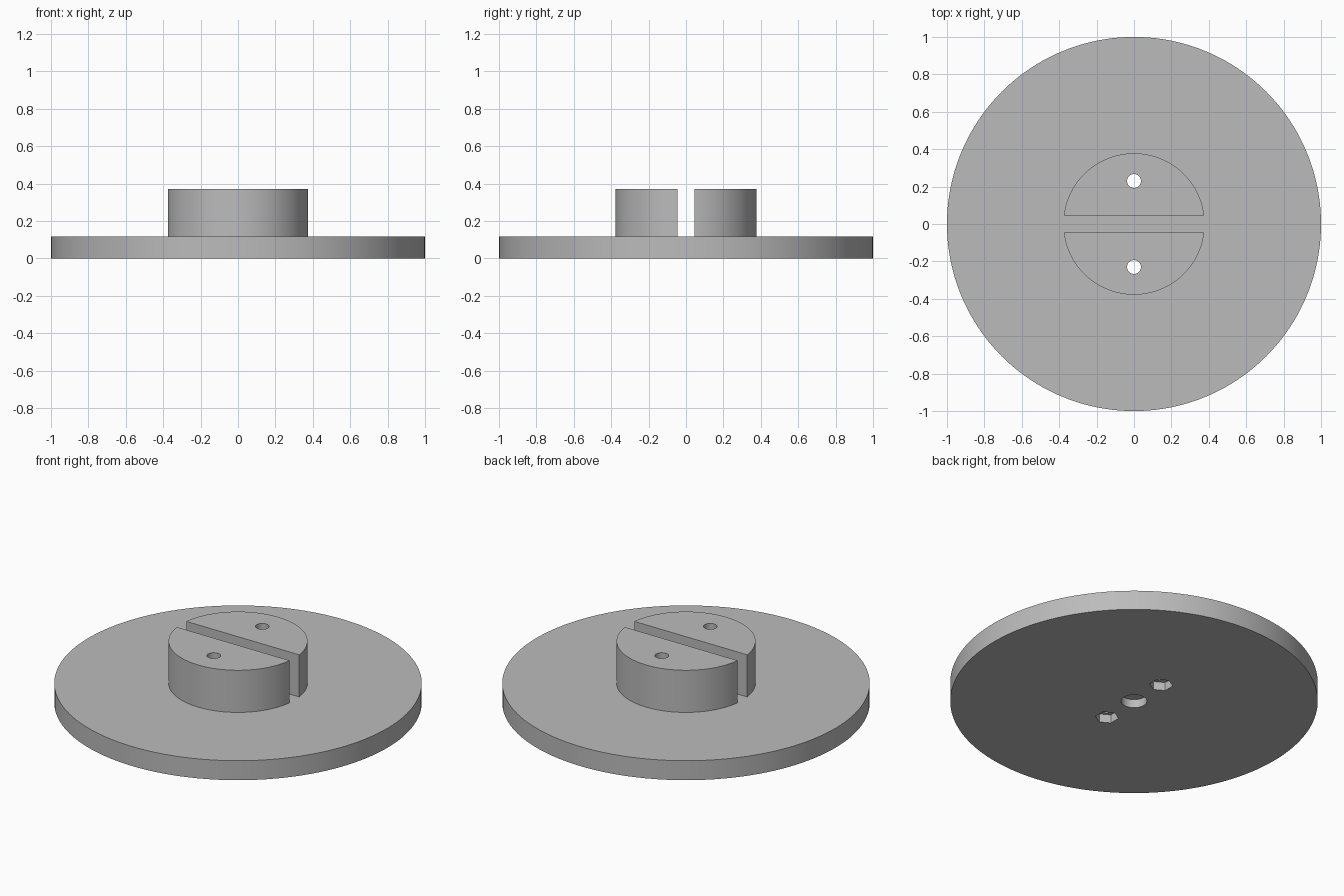
import bpy
import math

if "Cube" in bpy.data.objects:
    bpy.data.objects.remove(bpy.data.objects["Cube"], do_unlink=True)

PLATE_TOP = 0.117
HUB_TOP = 0.37
POCKET = 0.05      # depth of the recesses in the underside
BOLT_Y = 0.23

grey = bpy.data.materials.new("plain_grey")
grey.use_nodes = True
colour = (0.5, 0.5, 0.5, 1)
grey.diffuse_color = colour
grey.node_tree.nodes["Principled BSDF"].inputs["Base Color"].default_value = colour


def cylinder(name, radius, low, high, y=0, sides=128, turn=0):
    bpy.ops.mesh.primitive_cylinder_add(
        vertices=sides, radius=radius, depth=high - low,
        location=(0, y, (low + high) / 2), rotation=(0, 0, turn))
    obj = bpy.context.object
    obj.name = name
    obj.data.materials.append(grey)
    return obj


def cut(target, cutters):
    """Subtract the cutters from the target, then discard them."""
    for cutter in cutters:
        cutter.hide_render = True
        mod = target.modifiers.new("cut", 'BOOLEAN')
        mod.operation = 'DIFFERENCE'
        mod.solver = 'EXACT'
        mod.object = cutter
        bpy.context.view_layer.objects.active = target
        bpy.ops.object.modifier_apply(modifier=mod.name)
        bpy.data.objects.remove(cutter, do_unlink=True)


def bolt_holes():
    return [cylinder("bolt_hole", 0.037, -0.1, 0.5, y, 48)
            for y in (-BOLT_Y, BOLT_Y)]


# Round base plate with a blind centre recess and two hexagonal nut pockets
plate = cylinder("base_plate", 1, 0, PLATE_TOP, sides=160)
recess = cylinder("centre_recess", 0.07, -0.1, POCKET, sides=64)
nuts = [cylinder("nut_pocket", 0.064, -0.1, POCKET, y, 6)
        for y in (-BOLT_Y, BOLT_Y)]
cut(plate, [recess] + nuts + bolt_holes())

# Raised hub split in two by a straight slot
hub = cylinder("split_hub", 0.378, PLATE_TOP, HUB_TOP)
bpy.ops.mesh.primitive_cube_add(size=1, location=(0, 0, 0.25))
slot = bpy.context.object
slot.name = "slot_cutter"
slot.scale = (1, 0.09, 0.5)
cut(hub, [slot] + bolt_holes())

# Smooth round walls, crisp rims
for obj in (plate, hub):
    bpy.ops.object.select_all(action='DESELECT')
    obj.select_set(True)
    bpy.context.view_layer.objects.active = obj
    bpy.ops.object.shade_smooth_by_angle(angle=math.radians(30))
